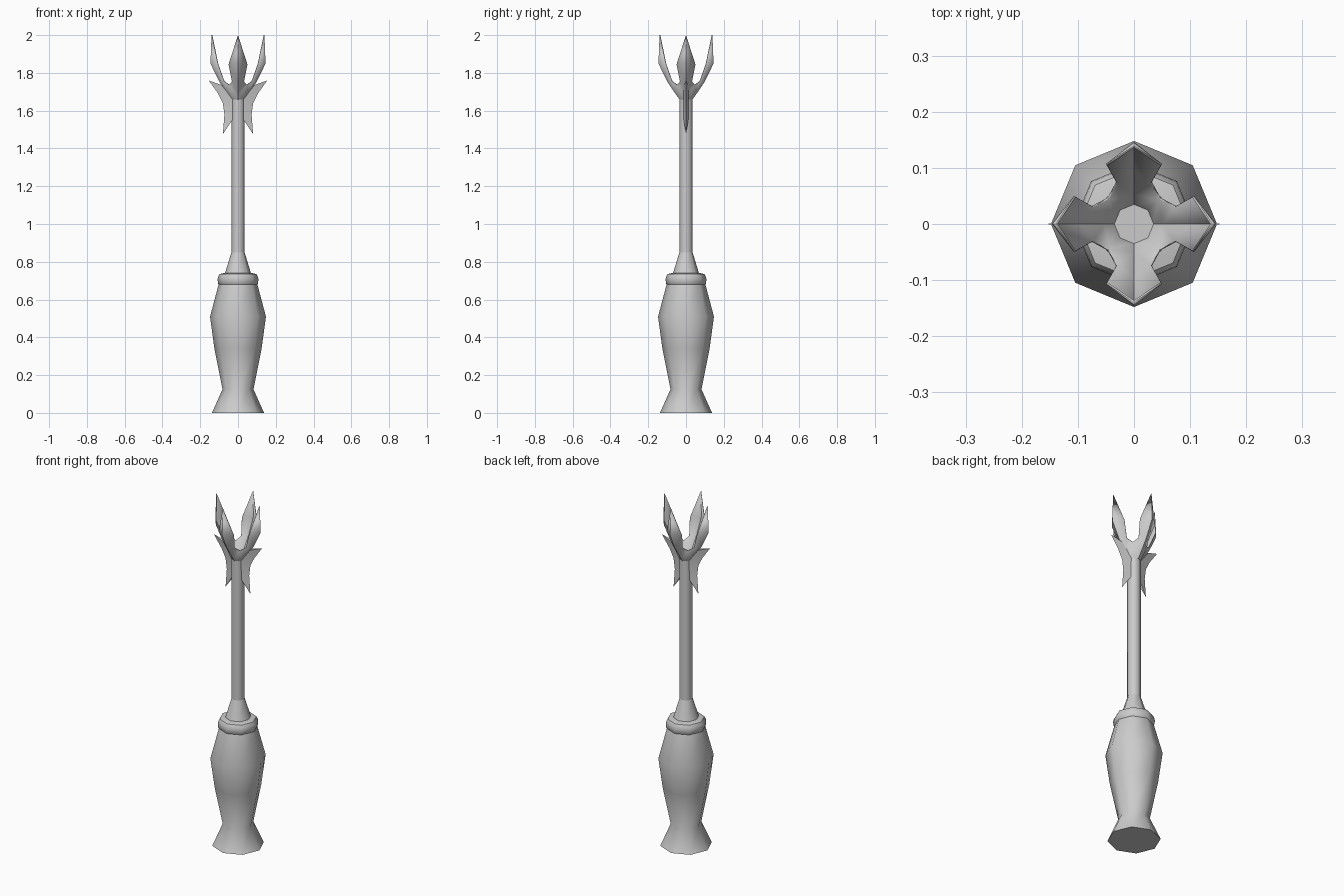
import bpy, bmesh, math
from mathutils import Matrix, Vector

cube = bpy.data.objects.get("Cube")
if cube:
    bpy.data.objects.remove(cube, do_unlink=True)

grey = bpy.data.materials.new("plain grey")
grey.use_nodes = True
grey.diffuse_color = (0.6, 0.6, 0.6, 1)
grey.node_tree.nodes["Principled BSDF"].inputs["Base Color"].default_value = (0.6, 0.6, 0.6, 1)


def finish(name, bm, angle):
    bmesh.ops.remove_doubles(bm, verts=bm.verts, dist=0.0005)
    bmesh.ops.recalc_face_normals(bm, faces=bm.faces)
    mesh = bpy.data.meshes.new(name)
    bm.to_mesh(mesh)
    bm.free()
    mesh.materials.append(grey)
    obj = bpy.data.objects.new(name, mesh)
    bpy.context.collection.objects.link(obj)
    bpy.ops.object.select_all(action='DESELECT')
    obj.select_set(True)
    bpy.context.view_layer.objects.active = obj
    bpy.ops.object.shade_smooth_by_angle(angle=math.radians(angle))
    return obj


def lathe(name, profile, sides=8):
    """Capped turned part from (radius, height) points."""
    bm = bmesh.new()
    rings = []
    for r, z in profile:
        turns = [math.tau * i / sides for i in range(sides)]
        rings.append([bm.verts.new((r * math.cos(a), r * math.sin(a), z)) for a in turns])
    for low, high in zip(rings, rings[1:]):
        for i in range(sides):
            j = (i + 1) % sides
            bm.faces.new((low[i], low[j], high[j], high[i]))
    bm.faces.new(rings[0])
    bm.faces.new(rings[-1])
    return finish(name, bm, 50)


def add_face(bm, turn, *points):
    bm.faces.new([bm.verts.new(turn @ Vector(p)) for p in points])


# Turned handle, collar and shaft
lathe("handle", [(.138, 0), (.082, .125), (.125, .34), (.148, .51), (.1, .69)])
lathe("collar", [(.098, .675), (.106, .685), (.108, .705), (.106, .72), (.098, .735), (.066, .742)])
lathe("shaft_base", [(.07, .735), (.035, .85)])
lathe("shaft", [(.035, .84), (.035, 1.67)])

# Crown: four folded pointed prongs growing out of one cup
bm = bmesh.new()
for quarter in range(4):
    turn = Matrix.Rotation(quarter * math.pi / 2, 3, 'Z')
    centre, foot, floor = (0, 0, 1.662), (.035, 0, 1.66), (.055, 0, 1.688)
    ridge, belly, tip = (.1, 0, 1.755), (.146, 0, 1.85), (.14, 0, 2)
    for s in (-1, 1):
        base = (.025, s * .025, 1.66)
        crotch = (.047, s * .047, 1.735)
        neck = (.075, s * .032, 1.755)
        wide = (.107, s * .05, 1.845)
        add_face(bm, turn, centre, foot, base)
        add_face(bm, turn, foot, floor, crotch, base)
        add_face(bm, turn, floor, neck, crotch)
        add_face(bm, turn, floor, ridge, neck)
        add_face(bm, turn, ridge, belly, wide, neck)
        add_face(bm, turn, belly, tip, wide)
crown = finish("crown", bm, 40)
shell = crown.modifiers.new("thickness", 'SOLIDIFY')
shell.thickness = 0.004
shell.offset = -1

# Side fins: sharp outer edge, wider where they meet the shaft
for side, sign in (("left", 1), ("right", -1)):
    bm = bmesh.new()
    turn = Matrix.Scale(sign, 3, Vector((1, 0, 0)))
    sections = [((.155, 1.76), (.155, 1.76), 0),
                ((.105, 1.69), (.085, 1.735), .012),
                ((.08, 1.64), (.03, 1.66), .014),
                ((.072, 1.58), (.03, 1.55), .012),
                ((.08, 1.475), (.08, 1.475), 0)]
    rows = []
    for (ro, zo), (ri, zi), w in sections:
        rows.append([(ro, 0, zo), (ri, w, zi), (ri, -w, zi)])
    for a, b in zip(rows, rows[1:]):
        for i in range(3):
            j = (i + 1) % 3
            loop = list(dict.fromkeys((a[i], a[j], b[j], b[i])))
            if len(set((round(p[0], 4), round(p[1], 4), round(p[2], 4)) for p in loop)) > 2:
                add_face(bm, turn, *loop)
    finish(side + "_fin", bm, 35)
